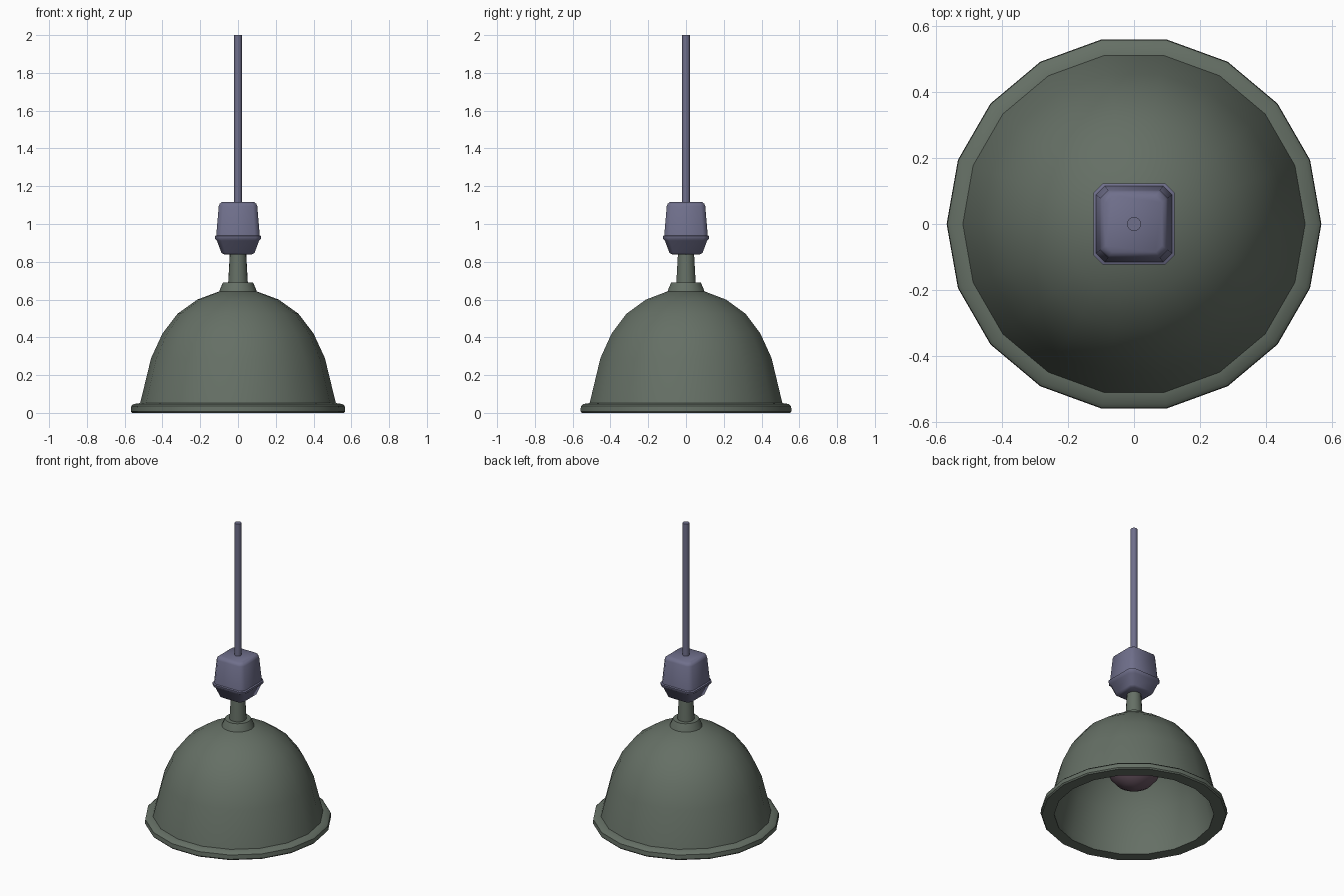
import bpy, bmesh, math

if "Cube" in bpy.data.objects:
    bpy.data.objects.remove(bpy.data.objects["Cube"])


def material(name, rgb):
    m = bpy.data.materials.new(name)
    m.diffuse_color = (*rgb, 1)
    m.use_nodes = True
    m.node_tree.nodes["Principled BSDF"].inputs["Base Color"].default_value = m.diffuse_color
    return m


GREEN = material("green_enamel", (0.13, 0.16, 0.13))
PURPLE = material("purple_grey", (0.16, 0.16, 0.26))
BULB = material("bulb_plum", (0.14, 0.09, 0.12))


def finish(bm, name, mat, angle):
    bmesh.ops.recalc_face_normals(bm, faces=bm.faces)
    me = bpy.data.meshes.new(name)
    bm.to_mesh(me)
    bm.free()
    ob = bpy.data.objects.new(name, me)
    bpy.context.collection.objects.link(ob)
    me.materials.append(mat)
    bpy.ops.object.select_all(action='DESELECT')
    ob.select_set(True)
    bpy.context.view_layer.objects.active = ob
    bpy.ops.object.shade_smooth_by_angle(angle=math.radians(angle))
    return ob


def circle(r, n):
    return [(r * math.cos(math.tau * i / n), r * math.sin(math.tau * i / n))
            for i in range(n)]


def chamfered_square(r, n=8):
    c = r * 0.77
    return [(r, -c), (r, c), (c, r), (-c, r), (-r, c), (-r, -c), (-c, -r), (c, -r)]


def loft(name, profile, section, mat, angle=40, closed=False):
    """Stack cross-sections along z; closed joins last ring to first."""
    bm = bmesh.new()
    rings = [[bm.verts.new((x, y, z)) for x, y in section(r)] for r, z in profile]
    pairs = list(zip(rings, rings[1:]))
    if closed:
        pairs.append((rings[-1], rings[0]))
    for a, b in pairs:
        n = len(a)
        for i in range(n):
            j = (i + 1) % n
            bm.faces.new((a[i], a[j], b[j], b[i]))
    if not closed:
        bm.faces.new(rings[0])
        bm.faces.new(rings[-1])
    return finish(bm, name, mat, angle)


# Hollow dome shade with rolled rim, outside then inside
dome = [(0.485, 0), (0.56, 0), (0.567, 0.008), (0.565, 0.036), (0.553, 0.047),
        (0.518, 0.052), (0.46, 0.29), (0.40, 0.42), (0.32, 0.525), (0.215, 0.60),
        (0.10, 0.643), (0.03, 0.65),
        (0.03, 0.625), (0.09, 0.62), (0.205, 0.58), (0.305, 0.507), (0.383, 0.405),
        (0.44, 0.28), (0.49, 0.05)]
loft("shade", dome, lambda r: circle(r, 18), GREEN, closed=True)

# Collar and neck
neck = [(0.10, 0.64), (0.095, 0.655), (0.08, 0.69), (0.052, 0.69), (0.043, 0.85)]
loft("neck", neck, lambda r: circle(r, 18), GREEN)

# Square socket housing with lip
housing = [(0.072, 0.838), (0.088, 0.848), (0.112, 0.912), (0.122, 0.922),
           (0.123, 0.936), (0.115, 0.94), (0.102, 1.095), (0.097, 1.107), (0.085, 1.116)]
loft("socket_housing", housing, chamfered_square, PURPLE, angle=50)

# Hanging cord
loft("cord", [(0.021, 1.10), (0.021, 2.0)], lambda r: circle(r, 16), PURPLE)

# Bulb: round globe tapering to its base
R, ZC = 0.172, 0.357
globe = [(R * math.sin(math.radians(a)), ZC - R * math.cos(math.radians(a)))
         for a in (3, 20, 40, 60, 80, 100, 120, 135)]
loft("bulb", globe + [(0.07, 0.53), (0.06, 0.63)], lambda r: circle(r, 18), BULB)
